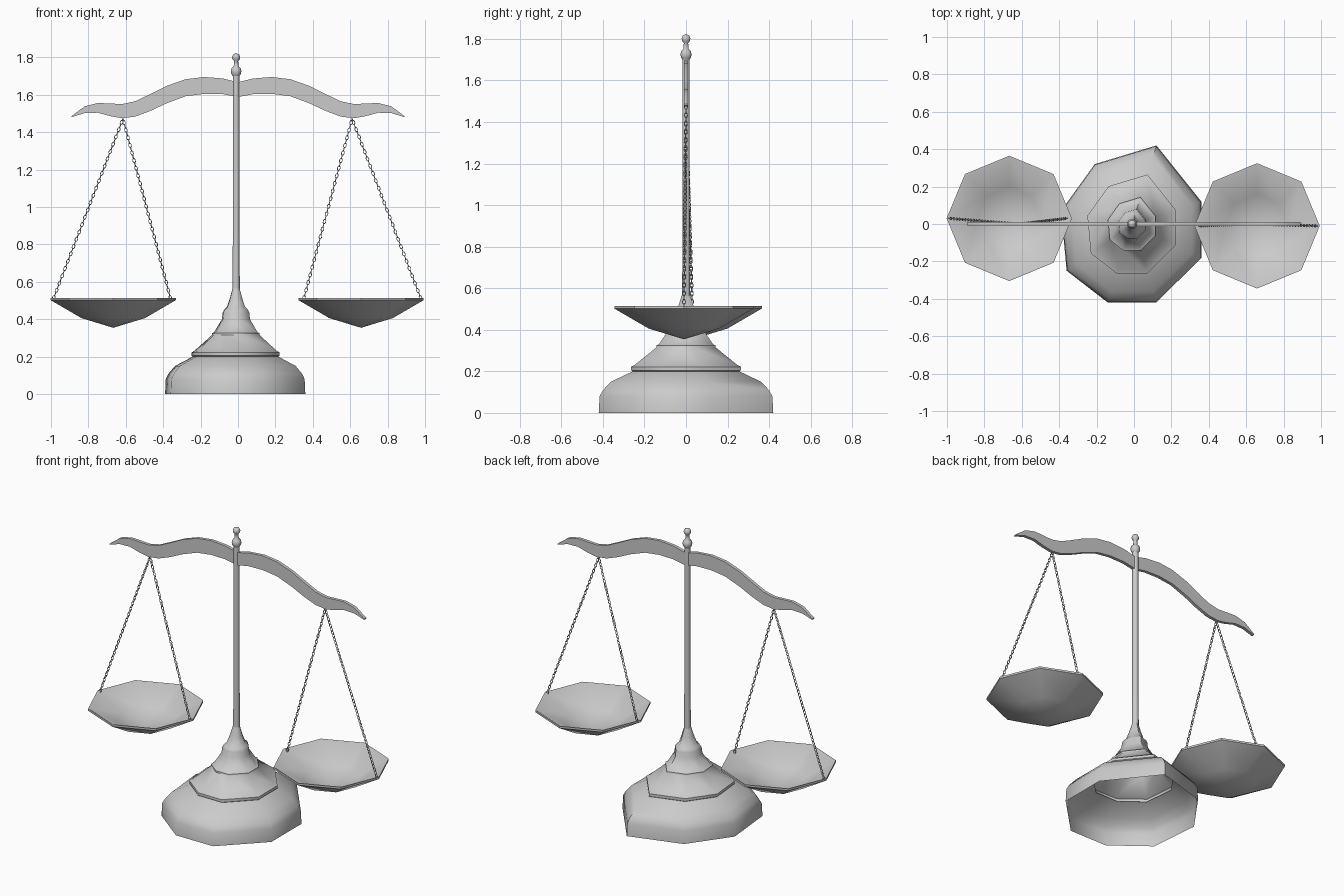
import bpy, bmesh, math
from mathutils import Vector, Matrix

if "Cube" in bpy.data.objects:
    bpy.data.objects.remove(bpy.data.objects["Cube"])

grey = bpy.data.materials.new("plain grey")
grey.use_nodes = True
grey.diffuse_color = (0.6, 0.6, 0.6, 1)
grey.node_tree.nodes["Principled BSDF"].inputs["Base Color"].default_value = (0.6, 0.6, 0.6, 1)


def finish(bm, name, angle=None):
    """Turn a bmesh into a named grey object, smoothed below the angle."""
    bmesh.ops.recalc_face_normals(bm, faces=bm.faces)
    mesh = bpy.data.meshes.new(name)
    bm.to_mesh(mesh)
    bm.free()
    mesh.materials.append(grey)
    obj = bpy.data.objects.new(name, mesh)
    bpy.context.collection.objects.link(obj)
    if angle:
        bpy.ops.object.select_all(action="DESELECT")
        obj.select_set(True)
        bpy.context.view_layer.objects.active = obj
        bpy.ops.object.shade_smooth_by_angle(angle=math.radians(angle))
    return obj


def stack(name, outline, profile, centre, angle, cap=False):
    """Bridge scaled copies of a flat outline through (scale, z) steps."""
    bm = bmesh.new()
    rings = []
    for s, z in profile:
        if s == 0:
            rings.append([bm.verts.new((centre[0], centre[1], z))])
        else:
            rings.append([bm.verts.new((centre[0] + x * s, centre[1] + y * s, z)) for x, y in outline])
    n = len(outline)
    for a, b in zip(rings, rings[1:]):
        for i in range(n):
            j = (i + 1) % n
            corners = [a[i % len(a)], a[j % len(a)], b[j % len(b)], b[i % len(b)]]
            bm.faces.new(list(dict.fromkeys(corners)))
    if cap:
        bm.faces.new(rings[-1])
    return finish(bm, name, angle)


def circle(n):
    return [(math.cos(i * math.tau / n), math.sin(i * math.tau / n)) for i in range(n)]


AXIS = (-0.01, 0)

# Uneven eight-sided tiered foot, hollow and open underneath
foot_outline = [(.13, .42), (.37, .12), (.37, -.18), (.13, -.42),
                (-.13, -.42), (-.35, -.25), (-.38, .07), (-.20, .32)]
foot_profile = [(1, 0), (.99, .08), (.95, .11), (.86, .15), (.61, .2),
                (.63, .205), (.63, .222), (.59, .23), (.34, .315),
                (.34, .325), (.31, .33), (.2, .4), (.19, .435), (.17, .45),
                (.13, .465), (.09, .51), (.05, .565)]
stack("tiered_foot", foot_outline, foot_profile, AXIS, 50)

# Post and turned finial
stack("post", circle(10), [(.02, .55), (.018, .8), (.018, 1.71)], AXIS, 50, True)
finial_profile = [(.018, 1.70), (.026, 1.712), (.028, 1.728), (.024, 1.742), (.013, 1.752),
                  (.011, 1.78), (.02, 1.79), (.022, 1.802), (.016, 1.816), (0, 1.823)]
stack("finial", circle(10), finial_profile, AXIS, 50)

# Curved balance beam: one half, mirrored across the post
top = [(0, 1.667), (.08, 1.687), (.18, 1.695), (.28, 1.683), (.38, 1.648),
       (.47, 1.603), (.55, 1.565), (.62, 1.55), (.68, 1.553), (.75, 1.556), (.82, 1.538), (.89, 1.486)]
low = [(0, 1.588), (.08, 1.603), (.18, 1.605), (.28, 1.592), (.38, 1.555),
       (.47, 1.513), (.55, 1.483), (.62, 1.475), (.68, 1.485), (.75, 1.504), (.82, 1.502), (.89, 1.48)]
bm = bmesh.new()
for side in (-1, 1):
    upper = [bm.verts.new((side * x, -.01, z)) for x, z in top]
    lower = [bm.verts.new((side * x, -.01, z)) for x, z in low]
    for i in range(len(top) - 1):
        bm.faces.new((upper[i], upper[i + 1], lower[i + 1], lower[i]))
bmesh.ops.remove_doubles(bm, verts=bm.verts, dist=.0001)
bmesh.ops.recalc_face_normals(bm, faces=bm.faces)
sheet = bmesh.ops.extrude_face_region(bm, geom=bm.faces[:])
bmesh.ops.translate(bm, vec=(0, .02, 0), verts=[v for v in sheet["geom"] if isinstance(v, bmesh.types.BMVert)])
finish(bm, "balance_beam", 30)


def add_link(bm, place):
    """One oval chain link, long along local z."""
    around, tube = 10, 5
    rings = []
    for i in range(around):
        a = i * math.tau / around
        ring = []
        for j in range(tube):
            b = j * math.tau / tube
            wire = .0022 * math.cos(b)
            p = Vector(((.007 + wire) * math.cos(a), .0022 * math.sin(b), (.0125 + wire) * math.sin(a)))
            ring.append(bm.verts.new(place @ p))
        rings.append(ring)
    for i in range(around):
        a, b = rings[i], rings[(i + 1) % around]
        for j in range(tube):
            k = (j + 1) % tube
            bm.faces.new((a[j], a[k], b[k], b[j]))


def chain(name, start, end):
    start, end = Vector(start), Vector(end)
    span = end - start
    count = round(span.length / .021)
    turn = span.to_track_quat("Z", "Y").to_matrix().to_4x4()
    bm = bmesh.new()
    for i in range(count + 1):
        spin = Matrix.Rotation(math.pi / 2 * (i % 2), 4, "Z")
        add_link(bm, Matrix.Translation(start + span * i / count) @ turn @ spin)
    finish(bm, name, 60)


# Shallow eight-sided pans, each hung from two chains
pan_profile = [(0, .368), (.17, .418), (.328, .514), (.335, .514), (.335, .502), (.17, .406), (0, .354)]
for label, hook, cx, cy in (("right", -.615, -.667, .03), ("left", .61, .658, -.01)):
    stack(label + "_pan", circle(8), pan_profile, (cx, cy), 40)
    chain(label + "_outer_chain", (hook, 0, 1.472), (cx + math.copysign(.318, cx), cy, .515))
    chain(label + "_inner_chain", (hook, 0, 1.472), (cx - math.copysign(.305, cx), cy, .515))
